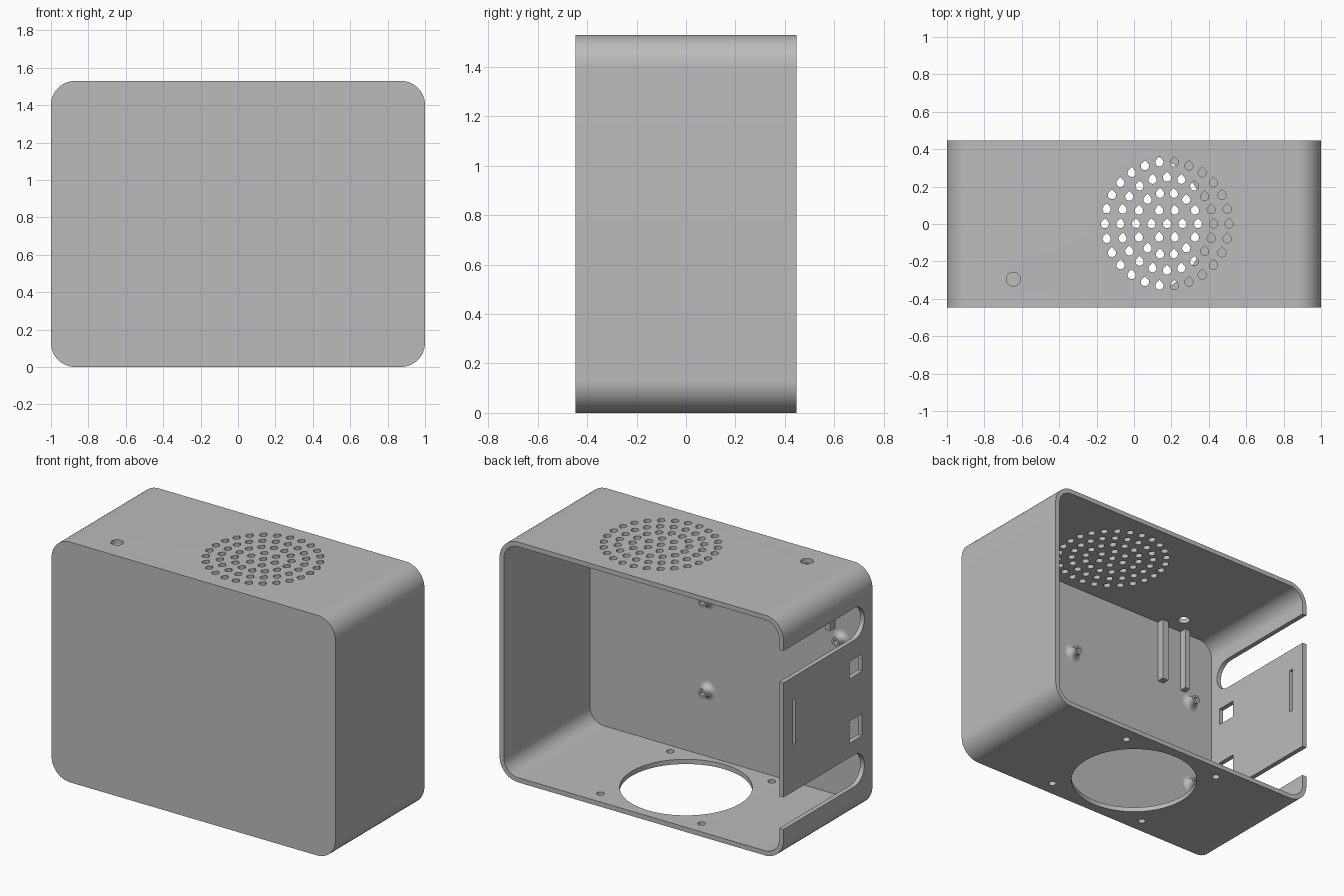
import bpy, bmesh
from math import cos, sin, pi, tau
from mathutils import Matrix, Vector

if "Cube" in bpy.data.objects:
    bpy.data.objects.remove(bpy.data.objects["Cube"])

W, D, H, T = 1.0, 0.447, 1.53, 0.03      # half width, half depth, height, wall
AXES = {"x": lambda a, b, t: (t, a, b),
        "y": lambda a, b, t: (a, t, b),
        "z": lambda a, b, t: (a, b, t)}

grey = bpy.data.materials.new("plain grey")
grey.use_nodes = True
grey.diffuse_color = (0.5, 0.5, 0.5, 1)
grey.node_tree.nodes["Principled BSDF"].inputs["Base Color"].default_value = (0.5, 0.5, 0.5, 1)


def arc(cx, cy, r, a0, a1, n):
    return [(cx + r * cos(a0 + (a1 - a0) * i / n), cy + r * sin(a0 + (a1 - a0) * i / n))
            for i in range(n + 1)]


def circle(cx, cy, r, n=32):
    return arc(cx, cy, r, 0, tau, n)[:-1]


def rect(x0, x1, y0, y1):
    return [(x0, y0), (x1, y0), (x1, y1), (x0, y1)]


def rounded(x0, x1, y0, y1, r, n=14):
    corners = [(x1 - r, y1 - r), (x0 + r, y1 - r), (x0 + r, y0 + r), (x1 - r, y0 + r)]
    return [p for k, c in enumerate(corners) for p in arc(*c, r, k * pi / 2, (k + 1) * pi / 2, n)]


def teardrop(cx, cy, r):
    return arc(cx, cy, r, 3 * pi / 4, 9 * pi / 4, 16) + [(cx, cy + r * 1.414)]


def add_prism(bm, pts, axis, lo, hi):
    """Extrude a flat outline along one axis; returns the cap at lo."""
    f = AXES[axis]
    a = [bm.verts.new(f(*p, lo)) for p in pts]
    b = [bm.verts.new(f(*p, hi)) for p in pts]
    cap = bm.faces.new(a)
    bm.faces.new(b[::-1])
    for i in range(len(pts)):
        j = (i + 1) % len(pts)
        bm.faces.new((a[j], a[i], b[i], b[j]))
    return cap


def finish(name, bm):
    bmesh.ops.recalc_face_normals(bm, faces=bm.faces)
    me = bpy.data.meshes.new(name)
    bm.to_mesh(me)
    bm.free()
    me.materials.append(grey)
    ob = bpy.data.objects.new(name, me)
    bpy.context.collection.objects.link(ob)
    return ob


def prisms(name, outlines, axis, lo, hi):
    bm = bmesh.new()
    for pts in outlines:
        add_prism(bm, pts, axis, lo, hi)
    return finish(name, bm)


def select_only(ob):
    bpy.ops.object.select_all(action='DESELECT')
    ob.select_set(True)
    bpy.context.view_layer.objects.active = ob


def cut(ob, cutter):
    mod = ob.modifiers.new("cut", 'BOOLEAN')
    mod.operation, mod.solver, mod.object = 'DIFFERENCE', 'EXACT', cutter
    select_only(ob)
    bpy.ops.object.modifier_apply(modifier=mod.name)
    bpy.data.objects.remove(cutter)


def smooth(ob):
    select_only(ob)
    bpy.ops.object.shade_smooth_by_angle(angle=pi / 6)


# Case shell, open at the back, with a filleted inner front edge
case = prisms("case", [rounded(-W, W, 0, H, 0.13)], "y", -D, D)
bm = bmesh.new()
cap = add_prism(bm, rounded(T - W, W - T, T, H - T, 0.10), "y", T - D, D + 0.1)
bmesh.ops.bevel(bm, geom=list(cap.edges), offset=0.035, segments=5, profile=0.5, affect='EDGES')
cut(case, finish("cavity", bm))

# Speaker grille of teardrop holes in rings, and the button hole beside it
grille = [teardrop(0.176, 0, 0.022)]
for ring, count in enumerate((6, 14, 20, 26), 1):
    grille += [teardrop(0.176 + 0.083 * ring * cos(tau * i / count),
                        0.083 * ring * sin(tau * i / count), 0.022) for i in range(count)]
grille.append(circle(-0.645, -0.295, 0.037))
cut(case, prisms("top_holes", grille, "z", H - 0.1, H + 0.1))

# Fan opening and its four screw holes
fan = [circle(0, 0, 0.383, 72)]
fan += [circle(sx * 0.357, sy * 0.352, 0.023, 20) for sx in (-1, 1) for sy in (-1, 1)]
cut(case, prisms("bottom_holes", fan, "z", -0.1, 0.1))

# Side panel: two round-ended slots open to the back, two windows and a slit
side = []
for zc in (0.302, 1.235):
    side.append([(0.6, zc + 0.102)] + arc(-0.265, zc, 0.102, pi / 2, 3 * pi / 2, 24) + [(0.6, zc - 0.102)])
side += [rect(-0.345, -0.215, 0.905, 1.015), rect(-0.345, -0.215, 0.495, 0.635),
         rect(0.325, 0.35, 0.70, 0.99)]
cut(case, prisms("side_holes", side, "x", -W - 0.1, -W + 0.1))
smooth(case)

# Board standoffs with flared feet and screw holes, on the inside of the front
wall = T - D
profile = [(0.062, -0.004)] + [(0.062 - 0.034 * sin(t * pi / 12), 0.034 * (1 - cos(t * pi / 12)))
                               for t in range(7)]
profile += [(0.028, 0.055), (0.014, 0.055), (0.014, 0.005), (0, 0.005)]
for row, z in (("lower", 0.45), ("upper", 1.03)):
    for sidename, x in (("right", -0.80), ("left", 0.14)):
        bm = bmesh.new()
        vs = [bm.verts.new((x + r, wall + h, z)) for r, h in profile]
        edges = [bm.edges.new(e) for e in zip(vs, vs[1:])]
        bmesh.ops.spin(bm, geom=vs + edges, cent=(x, 0, z), axis=(0, 1, 0), angle=tau, steps=24)
        bmesh.ops.remove_doubles(bm, verts=bm.verts, dist=0.0003)
        smooth(finish(f"{row}_{sidename}_standoff", bm))

# Two ribs flanking the button
for name, x0, x1 in (("inner_rib", -0.585, -0.54), ("outer_rib", -0.757, -0.72)):
    prisms(name, [rect(x0, x1, 1.087, H - T + 0.01)], "y", wall - 0.005, wall + 0.047)
